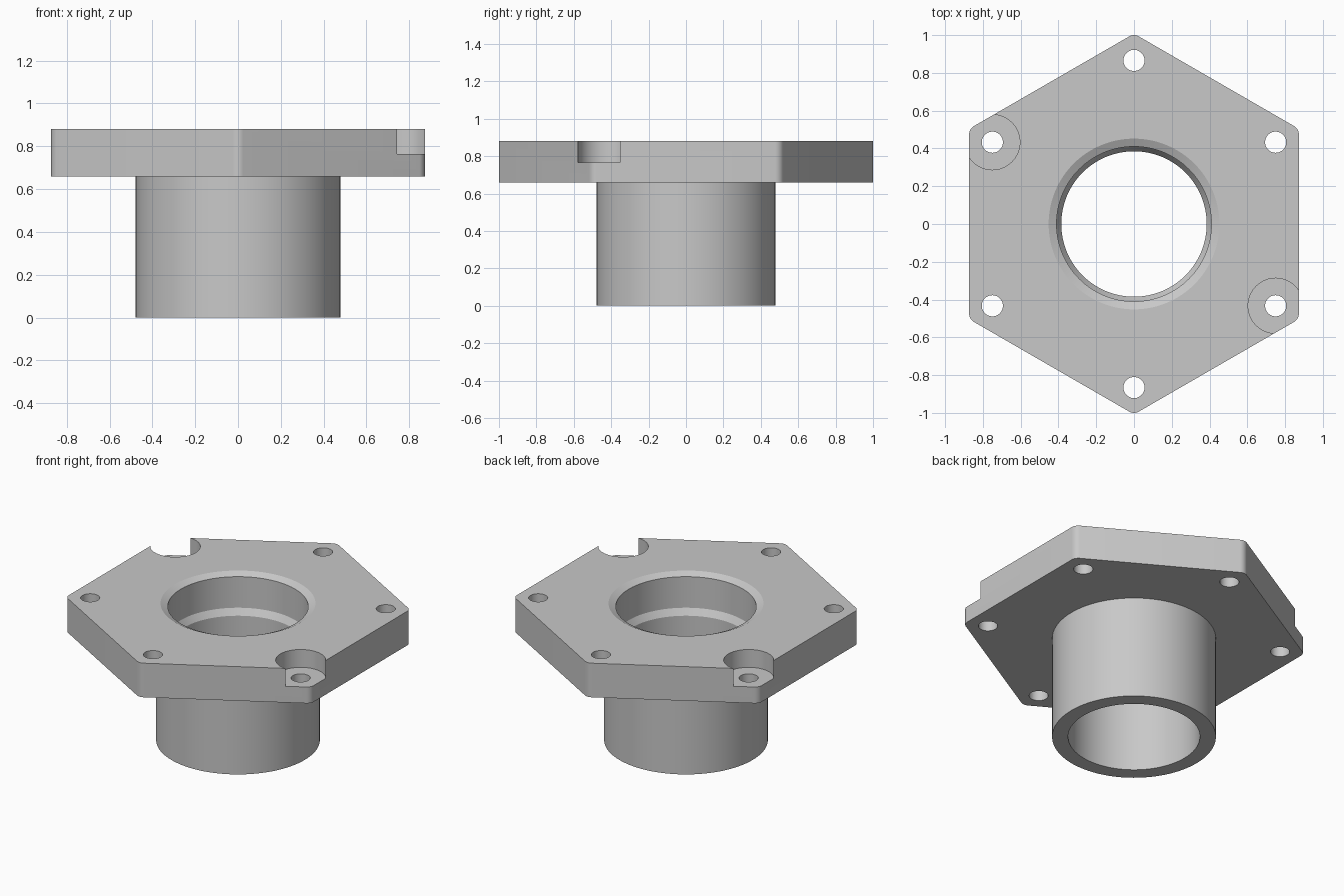
import bpy, bmesh, math

if "Cube" in bpy.data.objects:
    bpy.data.objects.remove(bpy.data.objects["Cube"])

FLANGE_BOTTOM, TOP = 0.66, 0.88
grey = bpy.data.materials.new("plain_grey")
grey.diffuse_color = (0.58, 0.58, 0.58, 1)
grey.use_nodes = True
grey.node_tree.nodes["Principled BSDF"].inputs["Base Color"].default_value = grey.diffuse_color


def make_object(name, bm):
    bmesh.ops.recalc_face_normals(bm, faces=bm.faces)
    mesh = bpy.data.meshes.new(name)
    bm.to_mesh(mesh)
    bm.free()
    mesh.materials.append(grey)
    obj = bpy.data.objects.new(name, mesh)
    bpy.context.collection.objects.link(obj)
    return obj


def prism(name, outline, z0, z1):
    """Extrude a flat outline between two heights."""
    bm = bmesh.new()
    face = bm.faces.new([bm.verts.new((x, y, z0)) for x, y in outline])
    ext = bmesh.ops.extrude_face_region(bm, geom=[face])
    for v in ext["geom"]:
        if isinstance(v, bmesh.types.BMVert):
            v.co.z = z1
    return make_object(name, bm)


def circle(x, y, r, n):
    return [(x + r * math.cos(2 * math.pi * i / n),
             y + r * math.sin(2 * math.pi * i / n)) for i in range(n)]


def lathe(name, profile, n=128):
    """Stack of capped rings from (radius, z) pairs."""
    bm = bmesh.new()
    rings = [[bm.verts.new((x, y, z)) for x, y in circle(0, 0, r, n)]
             for r, z in profile]
    for a, b in zip(rings, rings[1:]):
        for i in range(n):
            j = (i + 1) % n
            bm.faces.new((a[i], a[j], b[j], b[i]))
    bm.faces.new(rings[0])
    bm.faces.new(rings[-1])
    return make_object(name, bm)


# Hexagonal flange with rounded corners
corner_r = 0.05
centre_r = 1.0 - corner_r
outline = []
for k in range(6):
    mid = math.radians(30 + 60 * k)
    for s in range(9):
        a = mid + math.radians(-30 + 60 * s / 8)
        outline.append((centre_r * math.cos(mid) + corner_r * math.cos(a),
                        centre_r * math.sin(mid) + corner_r * math.sin(a)))
body = prism("flanged_bushing", outline, FLANGE_BOTTOM, TOP)

# Barrel, joined to the flange
barrel = lathe("barrel", [(0.478, 0), (0.478, 0.75)])
tools = [(barrel, "UNION")]

# Stepped bore with conical seat and chamfered mouth
bore = lathe("bore_cutter", [(0.385, -0.1), (0.385, 0.62), (0.41, FLANGE_BOTTOM),
                             (0.41, TOP - 0.02), (0.452, TOP), (0.452, 1.0)])
tools.append((bore, "DIFFERENCE"))

# Six bolt holes, two of them (opposite) with counterbores
for k in range(6):
    a = math.radians(30 + 60 * k)
    x, y = 0.866 * math.cos(a), 0.866 * math.sin(a)
    tools.append((prism("hole_cutter", circle(x, y, 0.056, 40), 0.5, 1.0), "DIFFERENCE"))
    if k in (2, 5):
        tools.append((prism("counterbore_cutter", circle(x, y, 0.146, 72), 0.765, 1.0),
                      "DIFFERENCE"))

for tool, operation in tools:
    tool.hide_render = True
    mod = body.modifiers.new(tool.name, "BOOLEAN")
    mod.operation, mod.solver, mod.object = operation, "EXACT", tool

# Bake the cuts and remove the cutters
bpy.context.view_layer.update()
baked = bpy.data.meshes.new_from_object(
    body.evaluated_get(bpy.context.evaluated_depsgraph_get()))
body.modifiers.clear()
body.data = baked
for tool, _ in tools:
    bpy.data.objects.remove(tool)

# Smooth round walls, sharp edges
bpy.ops.object.select_all(action="DESELECT")
body.select_set(True)
bpy.context.view_layer.objects.active = body
bpy.ops.object.shade_smooth_by_angle(angle=math.radians(20))
